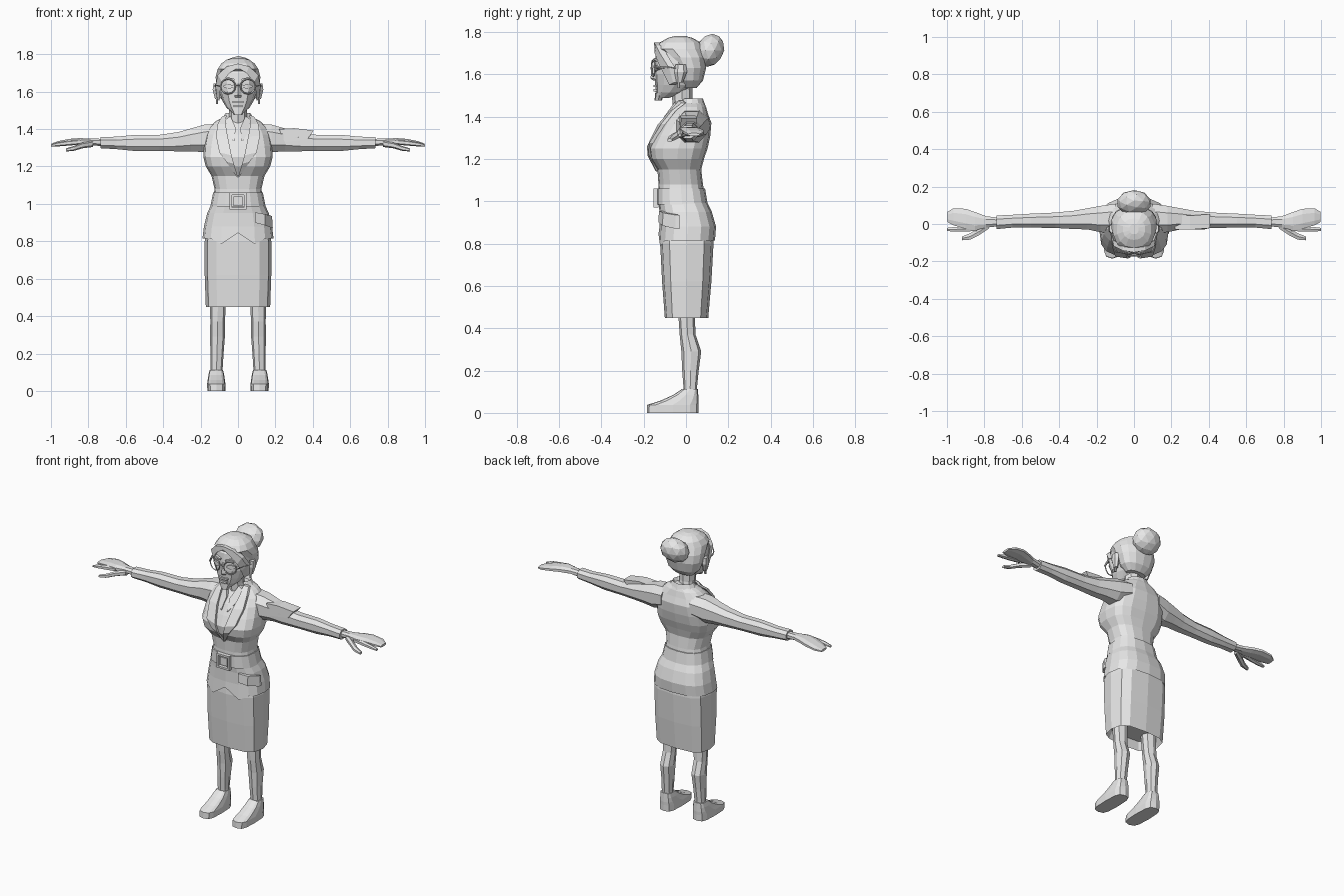
import bpy, bmesh, math
from mathutils import Vector

grey = bpy.data.materials.new("plain_grey")
grey.diffuse_color = (0.8, 0.8, 0.8, 1)


def finish(name, bm):
    bmesh.ops.recalc_face_normals(bm, faces=bm.faces)
    me = bpy.data.meshes.new(name)
    bm.to_mesh(me)
    bm.free()
    me.materials.append(grey)
    ob = bpy.data.objects.new(name, me)
    bpy.context.collection.objects.link(ob)
    return ob


def loft(name, rings):
    """Skin a list of equal-length point rings and cap both ends."""
    bm = bmesh.new()
    vs = [[bm.verts.new(p) for p in r] for r in rings]
    n = len(vs[0])
    for a, b in zip(vs, vs[1:]):
        for i in range(n):
            j = (i + 1) % n
            bm.faces.new((a[i], a[j], b[j], b[i]))
    bm.faces.new(vs[0])
    bm.faces.new(vs[-1])
    return finish(name, bm)


def power(v, e):
    return math.copysign(abs(v) ** e, v)


def zring(z, hx, y0, y1, n=16, e=2.6, xc=0):
    """Rounded horizontal section, first point at the front centre."""
    out = []
    for i in range(n):
        a = 2 * math.pi * i / n
        out.append(Vector((xc + hx * power(math.sin(a), 2 / e),
                           (y0 + y1) / 2 - (y1 - y0) / 2 * power(math.cos(a), 2 / e), z)))
    return out


def xring(s, x, y0, y1, z0, z1, n=8, e=2.3):
    """Rounded section across a limb that runs along x."""
    out = []
    for i in range(n):
        a = 2 * math.pi * (i + 0.5) / n
        out.append((s * x, (y0 + y1) / 2 + (y1 - y0) / 2 * power(math.cos(a), 2 / e) * 1.05,
                    (z0 + z1) / 2 + (z1 - z0) / 2 * power(math.sin(a), 2 / e) * 1.05))
    return out


def strip(name, s, stations, t=0.012):
    """Cloth or hair band: stations of inner x, outer x, inner y, outer y, z inner, z outer."""
    loft(name, [[(s * a, ya, za), (s * b, yb, zb), (s * b, yb + t, zb), (s * a, ya + t, za)]
                for a, b, ya, yb, za, zb in stations])


def box(name, x0, x1, y0, y1, z0, z1):
    loft(name, [[(x0, y0, z), (x1, y0, z), (x1, y1, z), (x0, y1, z)] for z in (z0, z1)])


# Skirt
loft("skirt", [zring(0.50, 0.15, -0.085, 0.085, 12, 3.2), zring(0.448, 0.172, -0.10, 0.105, 12, 3.2),
               zring(0.62, 0.178, -0.113, 0.12, 12, 3.2), zring(0.80, 0.178, -0.122, 0.13, 12, 3.2),
               zring(0.92, 0.16, -0.11, 0.12, 12, 3.2)])

# Jacket with a split, pointed front hem
hem = zring(0.815, 0.19, -0.13, 0.137)
hem[0].z = 0.845
hem[1].z = hem[-1].z = 0.785
body = [zring(0.86, 0.15, -0.10, 0.11), hem]
for z, hx, y0, y1, e in [(0.88, 0.182, -0.125, 0.142, 2.6), (0.95, 0.165, -0.125, 0.122, 2.6),
                         (1.01, 0.137, -0.132, 0.092, 2.6), (1.08, 0.125, -0.13, 0.08, 2.6),
                         (1.15, 0.142, -0.135, 0.072, 2.6), (1.20, 0.172, -0.167, 0.085, 3),
                         (1.25, 0.185, -0.175, 0.102, 3), (1.31, 0.182, -0.148, 0.115, 2.8),
                         (1.37, 0.172, -0.115, 0.12, 2.6), (1.41, 0.155, -0.08, 0.105, 2.4),
                         (1.445, 0.115, -0.05, 0.095, 2.2), (1.465, 0.075, -0.03, 0.085, 2)]:
    body.append(zring(z, hx, y0, y1, 16, e))
loft("jacket", body)

# Belt and square buckle
loft("belt", [zring(0.985, 0.148, -0.139, 0.103), zring(1.06, 0.133, -0.139, 0.09)])
box("buckle_plate", -0.025, 0.025, -0.147, -0.135, 0.99, 1.04)
for s in (-1, 1):
    box("buckle_side", s * 0.045, s * 0.033, -0.154, -0.13, 0.97, 1.06)
for z in (0.97, 1.048):
    box("buckle_bar", -0.045, 0.045, -0.154, -0.13, z, z + 0.012)

# Collar and neck
loft("jacket_collar", [zring(1.435, 0.098, -0.04, 0.098, 12, 2), zring(1.485, 0.066, -0.025, 0.08, 12, 2),
                       zring(1.46, 0.055, -0.015, 0.07, 12, 2)])
loft("neck", [zring(1.40, 0.056, -0.06, 0.05, 8, 2), zring(1.48, 0.048, -0.065, 0.03, 8, 2),
              zring(1.57, 0.05, -0.075, 0.03, 8, 2)])

# Head
loft("head", [zring(z, hx, y0, y1, 12, 2.4) for z, hx, y0, y1 in
              [(1.488, 0.032, -0.138, -0.08), (1.515, 0.062, -0.143, -0.01), (1.55, 0.083, -0.146, 0.04),
               (1.60, 0.10, -0.15, 0.06), (1.65, 0.107, -0.148, 0.07), (1.70, 0.105, -0.142, 0.07),
               (1.75, 0.075, -0.10, 0.05)]])

# Hair cap, open around the face
loft("hair_cap", [zring(z, hx, y0, y1, 14, 2.3) for z, hx, y0, y1 in
                  [(1.535, 0.065, -0.02, 0.05), (1.57, 0.10, -0.045, 0.08), (1.63, 0.12, -0.062, 0.095),
                   (1.68, 0.122, -0.10, 0.095), (1.72, 0.112, -0.145, 0.082), (1.75, 0.092, -0.125, 0.07),
                   (1.772, 0.06, -0.085, 0.03), (1.78, 0.025, -0.055, 0.0)]])

# Bun
bm = bmesh.new()
bmesh.ops.create_icosphere(bm, subdivisions=2, radius=1)
for v in bm.verts:
    v.co = Vector((v.co.x * 0.092, 0.113 + v.co.y * 0.068 + v.co.z * 0.012, 1.713 + v.co.z * 0.078))
finish("hair_bun", bm)

# Face details
loft("nose", [[(-0.01, -0.148, 1.645), (0.01, -0.148, 1.645), (0, -0.153, 1.645)],
              [(-0.02, -0.145, 1.578), (0.02, -0.145, 1.578), (0, -0.169, 1.582)],
              [(-0.015, -0.145, 1.57), (0.015, -0.145, 1.57), (0, -0.155, 1.57)]])
box("upper_lip", -0.03, 0.03, -0.154, -0.135, 1.54, 1.55)
box("lower_lip", -0.025, 0.025, -0.153, -0.13, 1.518, 1.53)
loft("chin", [zring(1.475, 0.022, -0.148, -0.115, 8), zring(1.512, 0.042, -0.147, -0.10, 8)])
box("glasses_bridge", -0.014, 0.014, -0.166, -0.158, 1.63, 1.637)

for s in (-1, 1):
    # Hair swept from the centre parting to the temples
    strip("hair_lock", s, [(0, 0.0, -0.149, -0.152, 1.728, 1.75), (0.045, 0.06, -0.148, -0.142, 1.70, 1.735),
                           (0.085, 0.108, -0.13, -0.118, 1.65, 1.69), (0.096, 0.121, -0.105, -0.08, 1.60, 1.63),
                           (0.098, 0.112, -0.08, -0.06, 1.55, 1.56)], 0.03)
    strip("eyebrow", s, [(0.018, 0.018, -0.156, -0.156, 1.658, 1.668),
                         (0.055, 0.055, -0.15, -0.15, 1.668, 1.678),
                         (0.085, 0.085, -0.128, -0.128, 1.655, 1.662)], 0.02)
    strip("eye", s, [(0.025, 0.025, -0.152, -0.152, 1.622, 1.632),
                     (0.05, 0.05, -0.148, -0.148, 1.614, 1.642),
                     (0.078, 0.078, -0.134, -0.134, 1.625, 1.633)], 0.015)
    # Round glasses with temples
    bpy.ops.mesh.primitive_torus_add(major_segments=12, minor_segments=4, major_radius=0.04,
                                     minor_radius=0.004, location=(s * 0.053, -0.155, 1.628),
                                     rotation=(math.pi / 2, 0, s * 0.2))
    rim = bpy.context.object
    rim.name = "glasses_rim"
    rim.data.materials.append(grey)
    strip("glasses_temple", s, [(0.092, 0.098, -0.152, -0.152, 1.625, 1.633),
                                (0.115, 0.122, -0.09, -0.09, 1.63, 1.638),
                                (0.119, 0.126, -0.04, -0.04, 1.62, 1.628)], 0.008)
    # Ear and earring
    loft("ear", [zring(1.56, 0.012, -0.045, -0.015, 6, 2, s * 0.112),
                 zring(1.61, 0.018, -0.055, 0.005, 6, 2, s * 0.12),
                 zring(1.645, 0.012, -0.05, 0.0, 6, 2, s * 0.12)])
    loft("earring", [zring(1.535, 0.006, -0.04, -0.028, 6, 2, s * 0.112),
                     zring(1.565, 0.006, -0.04, -0.028, 6, 2, s * 0.112)])

    # Lapel and shirt collar
    strip("lapel", s, [(0, 0.008, -0.142, -0.142, 1.14, 1.145), (0.022, 0.062, -0.182, -0.178, 1.215, 1.225),
                       (0.035, 0.10, -0.184, -0.174, 1.26, 1.275), (0.055, 0.118, -0.135, -0.118, 1.36, 1.365),
                       (0.066, 0.108, -0.08, -0.066, 1.425, 1.43), (0.062, 0.088, -0.035, -0.02, 1.475, 1.465)], 0.02)
    strip("shirt_collar", s, [(0.02, 0.025, -0.142, -0.142, 1.335, 1.335),
                              (0.012, 0.058, -0.10, -0.098, 1.405, 1.39),
                              (0.04, 0.068, -0.052, -0.045, 1.47, 1.45)], 0.02)

    # Sleeved arm
    loft("arm", [xring(s, *r) for r in
                 [(0.10, -0.05, 0.11, 1.30, 1.43), (0.18, -0.045, 0.098, 1.275, 1.425),
                  (0.25, -0.03, 0.085, 1.28, 1.405), (0.32, -0.028, 0.072, 1.28, 1.385),
                  (0.42, -0.022, 0.062, 1.282, 1.37), (0.55, -0.02, 0.056, 1.282, 1.37),
                  (0.65, -0.02, 0.05, 1.292, 1.36), (0.735, -0.028, 0.046, 1.297, 1.358)]])
    # Hand: joined outer fingers, index finger and thumb
    loft("hand", [xring(s, *r) for r in
                  [(0.72, -0.012, 0.034, 1.307, 1.348), (0.79, -0.02, 0.042, 1.315, 1.35),
                   (0.85, -0.035, 0.065, 1.318, 1.352), (0.90, -0.026, 0.082, 1.318, 1.348),
                   (0.965, -0.008, 0.085, 1.312, 1.335), (0.998, 0.01, 0.065, 1.308, 1.322)]])
    loft("index_finger", [xring(s, *r, 6) for r in
                          [(0.84, -0.038, 0.0, 1.318, 1.345), (0.91, -0.042, -0.012, 1.312, 1.338),
                           (0.96, -0.042, -0.015, 1.308, 1.33), (1.0, -0.038, -0.02, 1.306, 1.318)]])
    loft("thumb", [xring(s, *r, 6) for r in
                   [(0.775, -0.025, 0.01, 1.305, 1.338), (0.83, -0.062, -0.02, 1.298, 1.328),
                    (0.875, -0.085, -0.048, 1.285, 1.31), (0.92, -0.088, -0.066, 1.28, 1.296)]])

    # Leg and shoe
    loft("leg", [zring(z, hx, y0, y1, 8, 2.4, s * xc) for z, hx, y0, y1, xc in
                 [(0.06, 0.034, -0.01, 0.052, 0.115), (0.12, 0.033, -0.012, 0.052, 0.115),
                  (0.20, 0.035, -0.018, 0.06, 0.112), (0.29, 0.04, -0.022, 0.072, 0.11),
                  (0.37, 0.039, -0.03, 0.045, 0.109), (0.52, 0.045, -0.04, 0.04, 0.107)]])
    loft("shoe", [zring(z, hx, y0, y1, 12, 3.4, s * 0.116) for z, hx, y0, y1 in
                  [(0, 0.048, -0.185, 0.06), (0.038, 0.049, -0.183, 0.06), (0.058, 0.046, -0.12, 0.06),
                   (0.085, 0.042, -0.06, 0.058), (0.112, 0.036, -0.02, 0.056)]])

# Loose cloth fold on one sleeve and pocket flap on the hip
loft("sleeve_fold", [[(0.22, y, 1.40), (0.30, y, 1.405), (0.405, y + 0.008, 1.392), (0.37, y, 1.345), (0.25, y, 1.33)]
                     for y in (-0.03, 0.045)])
strip("pocket_flap", 1, [(0.09, 0.09, -0.128, -0.13, 0.955, 0.90), (0.145, 0.145, -0.108, -0.112, 0.945, 0.885),
                         (0.182, 0.186, -0.05, -0.05, 0.935, 0.87)], 0.02)
